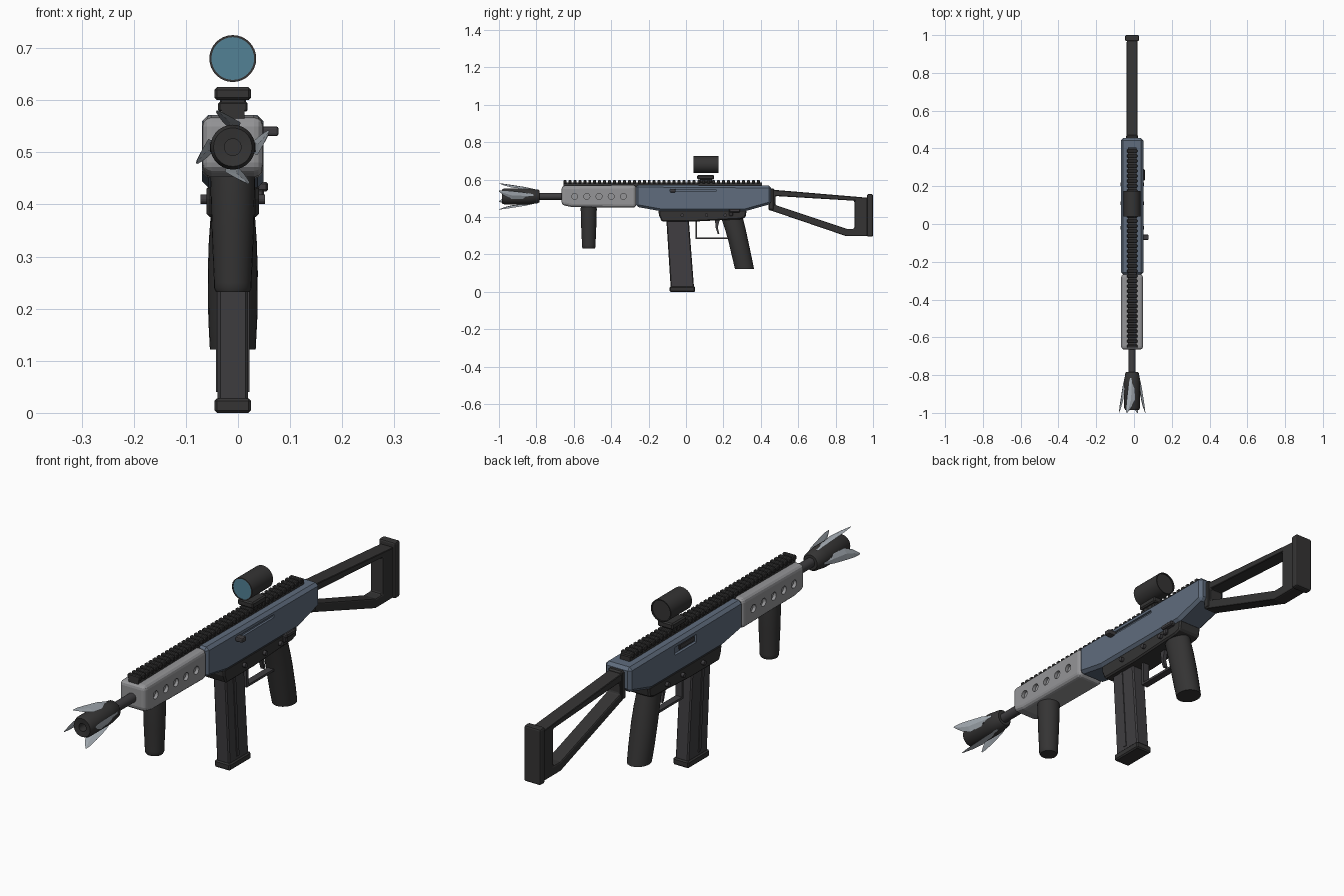
import bpy, bmesh, math
from mathutils import Vector

if "Cube" in bpy.data.objects:
    bpy.data.objects.remove(bpy.data.objects["Cube"])

CX, CZ = -0.01, 0.51          # centre plane and bore height


def material(name, r, g, b):
    m = bpy.data.materials.new(name)
    m.diffuse_color = (r, g, b, 1)
    m.use_nodes = True
    m.node_tree.nodes["Principled BSDF"].inputs["Base Color"].default_value = m.diffuse_color
    return m


DARK = material("dark_polymer", 0.035, 0.034, 0.034, )
STEEL = material("dark_steel", 0.05, 0.048, 0.052)
BLUE = material("blue_grey", 0.115, 0.15, 0.205)
GREY = material("light_grey", 0.30, 0.30, 0.31)
BLADE = material("blade_steel", 0.38, 0.42, 0.46)
GLASS = material("teal_glass", 0.085, 0.22, 0.30)


def finish(name, bm, mat, bevel=0, segs=1, smooth=False):
    bmesh.ops.recalc_face_normals(bm, faces=bm.faces[:])
    me = bpy.data.meshes.new(name)
    bm.to_mesh(me)
    bm.free()
    ob = bpy.data.objects.new(name, me)
    bpy.context.collection.objects.link(ob)
    me.materials.append(mat)
    if smooth:
        bpy.ops.object.select_all(action='DESELECT')
        ob.select_set(True)
        bpy.context.view_layer.objects.active = ob
        bpy.ops.object.shade_smooth_by_angle(angle=math.radians(35))
    if bevel:
        b = ob.modifiers.new("bevel", 'BEVEL')
        b.width, b.segments, b.limit_method = bevel, segs, 'ANGLE'
    return ob


def add_loft(bm, rings):
    vs = [[bm.verts.new(p) for p in r] for r in rings]
    n = len(vs[0])
    for a, b in zip(vs, vs[1:]):
        for i in range(n):
            bm.faces.new((a[i], a[(i + 1) % n], b[(i + 1) % n], b[i]))
    bm.faces.new(vs[0])
    bm.faces.new(vs[-1])


def loft(name, rings, mat, **kw):
    bm = bmesh.new()
    add_loft(bm, rings)
    return finish(name, bm, mat, **kw)


def side_profile(name, yz, half, mat, **kw):
    return loft(name, [[(CX + s * half, y, z) for y, z in yz] for s in (-1, 1)], mat, **kw)


def circle(axis, at, c, r, n):
    """Ring of points around the x or y axis."""
    out = []
    for i in range(n):
        a = math.tau * i / n
        u, v = r * math.cos(a), r * math.sin(a)
        out.append((c[0] + u, at, c[1] + v) if axis == 'y' else (at, c[0] + u, c[1] + v))
    return out


def lathe(name, prof, mat, cz=CZ, n=28):
    return loft(name, [circle('y', y, (CX, cz), r, n) for r, y in prof], mat, smooth=True)


def grip(name, secs, mat, n=24):
    """Upright grip lofted from ellipses (y, z, half width x, half depth y)."""
    return loft(name, [[(CX + rx * math.cos(math.tau * i / n), y + ry * math.sin(math.tau * i / n), z)
                        for i in range(n)] for y, z, rx, ry in secs], mat, smooth=True)


def boxes(name, lims, mat, **kw):
    bm = bmesh.new()
    for x0, x1, y0, y1, z0, z1 in lims:
        add_loft(bm, [[(x0, y0, z), (x1, y0, z), (x1, y1, z), (x0, y1, z)] for z in (z0, z1)])
    return finish(name, bm, mat, **kw)


def side_pins(name, spots, r, x0, x1, mat, both=True):
    bm = bmesh.new()
    for y, z in spots:
        for s in ((-1, 1) if both else (1,)):
            add_loft(bm, [circle('x', CX + s * x, (y, z), r, 18) for x in (x0, x1)])
    return finish(name, bm, mat)


def cut(target, cutter):
    m = target.modifiers.new("cut", 'BOOLEAN')
    m.operation, m.solver, m.object = 'DIFFERENCE', 'EXACT', cutter
    cutter.hide_render = True
    cutter.hide_set(True)


# Upper receiver with handle slot (right) and ejection port (left)
receiver = side_profile("receiver", [(-0.268, 0.572), (0.455, 0.567), (0.455, 0.47), (0.32, 0.432),
                                     (-0.14, 0.432), (-0.268, 0.455)], 0.059, BLUE, bevel=0.012)
cut(receiver, boxes("receiver_cutter", [(0.04, 0.07, -0.085, 0.16, 0.535, 0.547),
                                        (-0.09, -0.058, 0.03, 0.17, 0.513, 0.545)], BLUE))
boxes("bolt", [(-0.064, -0.055, 0.035, 0.13, 0.518, 0.54)], STEEL, bevel=0.003)
boxes("charging_handle", [(0.035, 0.078, -0.084, -0.056, 0.531, 0.55)], STEEL, bevel=0.005, segs=2)

# Handguard with five round recesses each side
guard = side_profile("handguard", [(-0.665, 0.567), (-0.266, 0.571), (-0.266, 0.45), (-0.61, 0.453),
                                   (-0.665, 0.464)], 0.058, GREY, bevel=0.017, segs=3)
cut(guard, side_pins("handguard_cutter", [(-0.595 + 0.065 * i, CZ) for i in range(5)],
                     0.016, 0.045, 0.08, GREY))

# Top rail with teeth
count = 40
pitch = 1.06 / count
boxes("rail", [(CX - 0.022, CX + 0.022, -0.655, 0.405, 0.56, 0.585)], DARK)
boxes("rail_teeth", [(CX - 0.028, CX + 0.028, -0.655 + pitch * i, -0.655 + pitch * (i + 0.6), 0.578, 0.597)
                     for i in range(count)], DARK, bevel=0.003)

# Optic on its mount
boxes("sight_clamp", [(CX - 0.025, CX + 0.025, 0.075, 0.14, 0.585, 0.603)], DARK, bevel=0.003)
boxes("sight_mount", [(CX - 0.035, CX + 0.035, 0.06, 0.15, 0.6, 0.625)], DARK, bevel=0.005)
lathe("sight_tube", [(0.041, 0.045), (0.041, 0.04), (0.045, 0.04), (0.045, 0.175), (0.041, 0.175),
                     (0.041, 0.17)], DARK, cz=0.68, n=32)
lathe("sight_lens", [(0.041, 0.042), (0.041, 0.046)], GLASS, cz=0.68, n=32)

# Barrel and muzzle device
lathe("barrel", [(0.019, -0.80), (0.019, -0.655)], STEEL)
lathe("muzzle", [(0.016, -0.94), (0.016, -0.982), (0.037, -0.985), (0.043, -0.972), (0.043, -0.84),
                 (0.036, -0.79), (0.03, -0.783)], DARK)
side_pins("muzzle_ports", [(-0.9, CZ), (-0.86, CZ)], 0.009, 0.03, 0.0435, STEEL)

# Four tilted flaring blades around the muzzle
bm = bmesh.new()
for k in range(4):
    a = math.radians(8 + 90 * k)
    rad = Vector((math.cos(a), 0, math.sin(a)))
    tan = Vector((-math.sin(a), 0, math.cos(a)))
    wide = tan * math.cos(0.45) + rad * math.sin(0.45)
    thick = rad * math.cos(0.45) - tan * math.sin(0.45)
    rings = []
    for y, r, lo, hi, t in [(-0.815, 0.038, -0.008, 0.006, 0.003), (-0.86, 0.046, -0.02, 0.015, 0.004),
                            (-0.93, 0.055, -0.024, 0.022, 0.004), (-0.97, 0.06, -0.006, 0.025, 0.003),
                            (-1.0, 0.064, 0.018, 0.023, 0.001)]:
        c = Vector((CX, y, CZ)) + rad * r
        rings.append([c + wide * lo, c + wide * (lo + hi) / 2 + thick * t, c + wide * hi,
                      c + wide * (lo + hi) / 2 - thick * t])
    add_loft(bm, rings)
finish("muzzle_blades", bm, BLADE)

# Lower receiver, pins and selector
side_profile("lower_receiver", [(-0.147, 0.437), (0.325, 0.437), (0.318, 0.397), (0.29, 0.388),
                                (0.05, 0.376), (-0.13, 0.376), (-0.145, 0.41)], 0.05, DARK, bevel=0.006)
side_pins("receiver_pins", [(-0.02, 0.41), (0.11, 0.41), (0.21, 0.41)], 0.009, 0.04, 0.062, STEEL)
boxes("selector_lever", [(0.036, 0.058, 0.23, 0.29, 0.425, 0.443),
                         (0.036, 0.05, 0.23, 0.25, 0.405, 0.43)], STEEL, bevel=0.004)

# Magazine with side ribs and base plate
side_profile("magazine", [(-0.105, 0.385), (0.015, 0.385), (0.043, 0.022), (-0.082, 0.022)],
             0.029, STEEL, bevel=0.005)
side_profile("magazine_rib", [(-0.06, 0.38), (-0.045, 0.38), (-0.022, 0.04), (-0.037, 0.04)], 0.032, STEEL)
boxes("magazine_base", [(CX - 0.035, CX + 0.035, -0.088, 0.049, 0, 0.028)], DARK, bevel=0.005)

# Grips
grip("pistol_grip", [(0.245, 0.40, 0.041, 0.058), (0.265, 0.33, 0.046, 0.055), (0.28, 0.27, 0.048, 0.053),
                     (0.3, 0.18, 0.047, 0.052), (0.313, 0.122, 0.044, 0.051)], DARK)
grip("foregrip", [(-0.52, 0.465, 0.042, 0.042), (-0.52, 0.44, 0.043, 0.043), (-0.52, 0.34, 0.04, 0.04),
                  (-0.52, 0.25, 0.036, 0.036), (-0.52, 0.24, 0.036, 0.036), (-0.52, 0.232, 0.032, 0.032)], DARK)

# Trigger and its guard
boxes("trigger_guard", [(CX - 0.014, CX + 0.014, 0.05, 0.06, 0.281, 0.385),
                        (CX - 0.014, CX + 0.014, 0.06, 0.275, 0.281, 0.29)], STEEL)
side_profile("trigger", [(0.155, 0.385), (0.18, 0.385), (0.17, 0.345), (0.178, 0.31), (0.17, 0.308),
                         (0.158, 0.345)], 0.008, STEEL)

# Skeleton stock: outer and inner outlines bridged into a frame
outer = [(0.45, 0.547), (0.972, 0.503), (0.972, 0.298), (0.855, 0.298), (0.45, 0.436)]
inner = [(0.478, 0.512), (0.9, 0.487), (0.9, 0.337), (0.858, 0.337), (0.478, 0.464)]
bm = bmesh.new()
loops = [[bm.verts.new((CX + x, y, z)) for y, z in prof]
         for x, prof in ((-0.029, outer), (0.029, outer), (0.029, inner), (-0.029, inner))]
for a, b in zip(loops, loops[1:] + loops[:1]):
    for i in range(5):
        j = (i + 1) % 5
        bm.faces.new((a[i], a[j], b[j], b[i]))
finish("stock_frame", bm, DARK, bevel=0.007, segs=2)
boxes("stock_collar", [(CX - 0.032, CX + 0.032, 0.44, 0.472, 0.436, 0.553)], DARK, bevel=0.006)
boxes("butt_plate", [(CX - 0.037, CX + 0.037, 0.968, 1.0, 0.295, 0.522)], DARK, bevel=0.007, segs=2)
